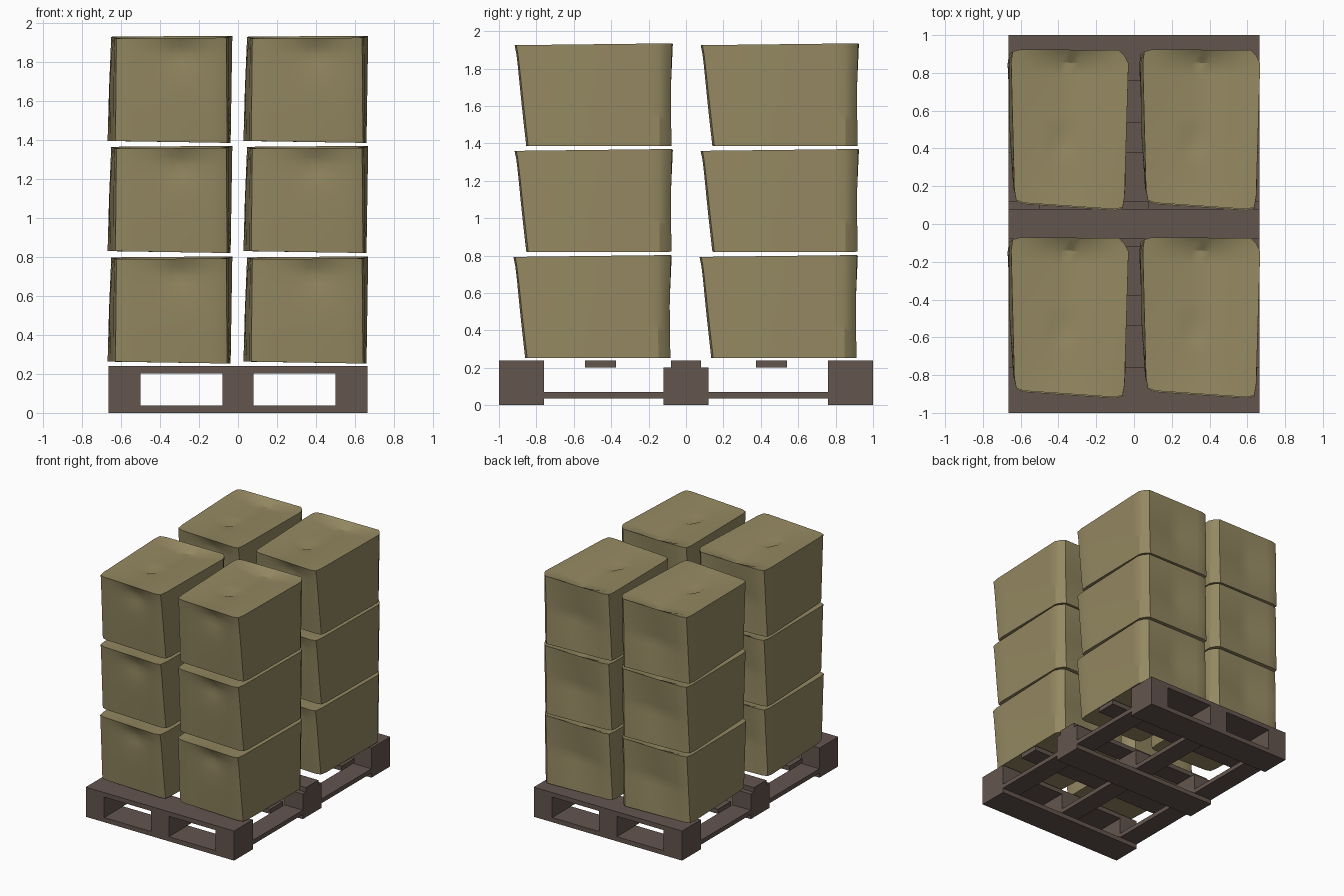
import bpy, bmesh, math
from mathutils import Vector

if "Cube" in bpy.data.objects:
    bpy.data.objects.remove(bpy.data.objects["Cube"])


def material(name, rgb):
    m = bpy.data.materials.new(name)
    m.diffuse_color = (*rgb, 1)
    m.use_nodes = True
    m.node_tree.nodes["Principled BSDF"].inputs["Base Color"].default_value = m.diffuse_color
    return m


CARDBOARD = material("olive cardboard", (0.30, 0.25, 0.122))
WOOD = material("dark brown wood", (0.125, 0.091, 0.077))


def plank(name, x0, x1, y0, y1, z0, z1):
    bm = bmesh.new()
    bmesh.ops.create_cube(bm, size=1)
    for v in bm.verts:
        v.co = (x0 + (v.co.x + .5) * (x1 - x0),
                y0 + (v.co.y + .5) * (y1 - y0),
                z0 + (v.co.z + .5) * (z1 - z0))
    me = bpy.data.meshes.new(name)
    bm.to_mesh(me)
    bm.free()
    me.materials.append(WOOD)
    ob = bpy.data.objects.new(name, me)
    bpy.context.collection.objects.link(ob)


# Pallet: cross boards, blocks and lengthwise runners
COLS = [(-.665, -.5), (-.08, .08), (.5, .665)]
ROWS = [("front", -1, -.76), ("middle", -.12, .12), ("back", .76, 1)]
for row, y0, y1 in ROWS:
    plank(f"{row}_bottom_board", -.665, .665, y0, y1, 0, .037)
    for i, (x0, x1) in enumerate(COLS):
        plank(f"{row}_block_{i + 1}", x0, x1, y0, y1, .037, .203)
for name, y0, y1 in [("front", -1, -.76), ("front_inner", -.54, -.375),
                     ("middle", -.08, .08), ("back_inner", .375, .54), ("back", .76, 1)]:
    plank(f"{name}_top_board", -.665, .665, y0, y1, .203, .24)
for i, (x0, x1) in enumerate(COLS):
    for side, y0, y1 in (("front", -.76, -.12), ("back", .12, .76)):
        plank(f"{side}_runner_{i + 1}", x0, x1, y0, y1, .037, .072)

# Skewed corners of a crushed carton, keyed by (right, back, top)
CORNERS = {
    (0, 0, 0): (-.29, -.35, .01), (1, 0, 0): (.30, -.36, 0),
    (0, 1, 0): (-.325, .41, .01), (1, 1, 0): (.31, .418, 0),
    (0, 0, 1): (-.285, -.385, .535), (1, 0, 1): (.295, -.425, .54),
    (0, 1, 1): (-.305, .425, .545), (1, 1, 1): (.32, .42, .55),
}


def tent(t):
    return 1 - abs(2 * t - 1)


def crush(p):
    """Map a unit-cube point to the dented carton."""
    u, v, w = p
    on = [[t < 1e-4, t > 1 - 1e-4] for t in (u, v, w)]
    cu, cv = u, v
    if (on[0][0] or on[0][1]) and (on[1][0] or on[1][1]):   # blunt upright edges
        k = .035 if (on[0][1] and on[1][1]) else .015
        cu += k * (1 if u < .5 else -1)
        cv += k * (1 if v < .5 else -1)
    out = Vector()
    for (a, b, c), co in CORNERS.items():
        wt = (cu if a else 1 - cu) * (cv if b else 1 - cv) * (w if c else 1 - w)
        out += wt * Vector(co)
    if on[2][1]:    # sagging top seam with a torn spot
        out.z -= .05 * tent(u) * min((1 - v) / .08, 1) * v ** .7
        out.z -= .03 * math.exp(-((u - .43) ** 2 + (v - .4) ** 2) / .003)
    if on[1][0]:    # punched-in upper front
        r = math.hypot(u - .58, w - .85)
        out.y += .035 * math.exp(-r * 6) * min(1, (1 - w) / .09)
    if on[1][1]:    # sagging back
        out.y -= .03 * tent(u) * tent(w)
    if on[0][0]:    # bulged left
        out.x -= .012 * tent(v) * tent(w)
    return out


# Carton mesh, shared by every carton in the stack
bm = bmesh.new()
bmesh.ops.create_cube(bm, size=1)
bmesh.ops.subdivide_edges(bm, edges=bm.edges[:], cuts=11, use_grid_fill=True)
for vert in bm.verts:
    vert.co = crush(vert.co + Vector((.5, .5, .5)))
carton = bpy.data.meshes.new("carton")
bm.to_mesh(carton)
bm.free()
carton.materials.append(CARDBOARD)

# Stack of cartons: two by two, three layers
cartons = []
for layer, z in enumerate((.253, .82, 1.385)):
    for row, y in (("front", -.495), ("back", .5)):
        for side, x in (("left", -.347), ("right", .35)):
            ob = bpy.data.objects.new(f"{row}_{side}_carton_{layer + 1}", carton)
            ob.location = (x, y - .006 * (layer == 0), z)
            bpy.context.collection.objects.link(ob)
            cartons.append(ob)
bpy.ops.object.select_all(action='DESELECT')
cartons[0].select_set(True)
bpy.context.view_layer.objects.active = cartons[0]
bpy.ops.object.shade_smooth_by_angle(angle=math.radians(30))
